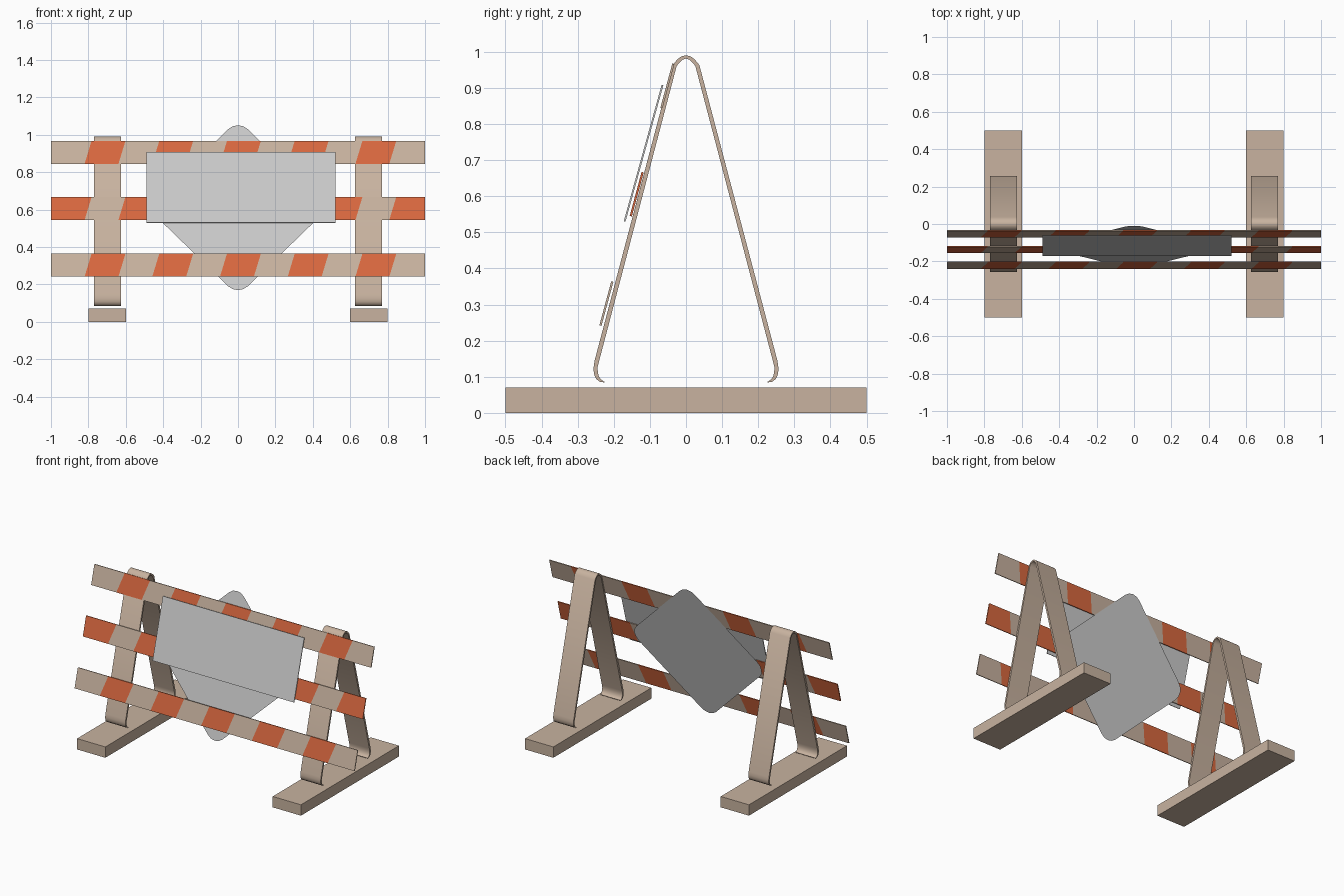
import bpy, bmesh, math
from mathutils import Vector, Matrix

if "Cube" in bpy.data.objects:
    bpy.data.objects.remove(bpy.data.objects["Cube"])


def material(name, rgb):
    m = bpy.data.materials.new(name)
    m.diffuse_color = (*rgb, 1)
    m.use_nodes = True
    m.node_tree.nodes["Principled BSDF"].inputs["Base Color"].default_value = m.diffuse_color
    return m


TAN = material("tan", (0.58, 0.45, 0.35))
ORANGE = material("orange", (0.70, 0.14, 0.05))


def make(name, bm, mats=()):
    bmesh.ops.recalc_face_normals(bm, faces=bm.faces)
    me = bpy.data.meshes.new(name)
    bm.to_mesh(me)
    bm.free()
    for m in mats:
        me.materials.append(m)
    ob = bpy.data.objects.new(name, me)
    bpy.context.collection.objects.link(ob)
    return ob


def box(name, x0, x1, y0, y1, z0, z1, mats=()):
    bm = bmesh.new()
    bmesh.ops.create_cube(bm, size=1)
    for v in bm.verts:
        v.co = ((x0 + x1) / 2 + v.co.x * (x1 - x0),
                (y0 + y1) / 2 + v.co.y * (y1 - y0),
                (z0 + z1) / 2 + v.co.z * (z1 - z0))
    return make(name, bm, mats)


def a_frame(name, x0, x1):
    # outer / inner (y, z) pairs of the bent strip, front foot to apex
    half = [((-0.225, 0.084), (-0.225, 0.086)), ((-0.238, 0.086), (-0.234, 0.091)),
            ((-0.249, 0.094), (-0.241, 0.100)), ((-0.255, 0.108), (-0.244, 0.112)),
            ((-0.256, 0.125), (-0.245, 0.126)), ((-0.253, 0.145), (-0.241, 0.142)),
            ((-0.037, 0.963), (-0.026, 0.960)), ((-0.024, 0.979), (-0.018, 0.970)),
            ((-0.013, 0.987), (-0.010, 0.978)), ((0.0, 0.990), (0.0, 0.981))]
    path = half + [((-o[0], o[1]), (-i[0], i[1])) for o, i in reversed(half[:-1])]
    bm = bmesh.new()
    rings = [[bm.verts.new((x, *p)) for x, p in ((x0, o), (x1, o), (x1, i), (x0, i))]
             for o, i in path]
    for a, b in zip(rings, rings[1:]):
        for k in range(4):
            n = (k + 1) % 4
            bm.faces.new((a[k], a[n], b[n], b[k]))
    bm.faces.new(rings[0])
    bm.faces.new(rings[-1])
    ob = make(name, bm, [TAN])
    bpy.ops.object.select_all(action='DESELECT')
    ob.select_set(True)
    bpy.context.view_layer.objects.active = ob
    bpy.ops.object.shade_smooth_by_angle(angle=math.radians(35))


def striped_board(name, y0, z0, first):
    # leaning plank cut into slanted stripes of alternating colour
    dy, dz, t = 0.033, 0.122, 0.006
    cuts = [(-1, -1)] + [(-0.82 + 0.181 * k, -0.783 + 0.181 * k) for k in range(10)] + [(1, 1)]
    bm = bmesh.new()
    rings = [[bm.verts.new(c) for c in ((b, y0, z0), (u, y0 + dy, z0 + dz),
                                        (u, y0 + dy + t, z0 + dz - 0.001),
                                        (b, y0 + t, z0 - 0.001))] for b, u in cuts]
    for i, (a, b) in enumerate(zip(rings, rings[1:])):
        for k in range(4):
            n = (k + 1) % 4
            f = bm.faces.new((a[k], a[n], b[n], b[k]))
            f.material_index = (i + first) % 2
    for r, i in ((rings[0], 0), (rings[-1], len(cuts) - 2)):
        bm.faces.new(r).material_index = (i + first) % 2
    make(name, bm, [TAN, ORANGE])


# feet and bent A-frames
for side, s in (("left", -1), ("right", 1)):
    xa, xb = sorted((s * 0.598, s * 0.80))
    box(side + "_foot", xa, xb, -0.5, 0.5, 0, 0.07, [TAN])
    xa, xb = sorted((s * 0.625, s * 0.77))
    a_frame(side + "_frame", xa, xb)

# three striped boards
striped_board("top_board", -0.071, 0.845, 0)
striped_board("middle_board", -0.156, 0.545, 1)
striped_board("bottom_board", -0.240, 0.242, 0)

# rectangular sign plate, leaning back
tilt = math.atan2(0.105, 0.378)
plate = box("sign_plate", -0.49, 0.52, -0.0025, 0.0025, -0.196, 0.196)
plate.data.transform(Matrix.Translation((0, -0.1175, 0.719)) @ Matrix.Rotation(-tilt, 4, 'X'))

# thin diamond sign with rounded corners, behind the boards
bm = bmesh.new()
R, r = 0.486, 0.075
pts = []
for q in range(4):
    mid = q * math.pi / 2
    c = Vector((math.cos(mid), math.sin(mid))) * (R - r * math.sqrt(2))
    for k in range(5):
        a = mid + (k / 4 - 0.5) * math.pi / 2
        pts.append(bm.verts.new((c.x + r * math.cos(a), 0, c.y + r * math.sin(a))))
bm.faces.new(pts)
lean = math.atan(0.257)
bm.transform(Matrix.Translation((0, -0.123, 0.61)) @ Matrix.Rotation(-lean, 4, 'X'))
make("diamond_sign", bm)
